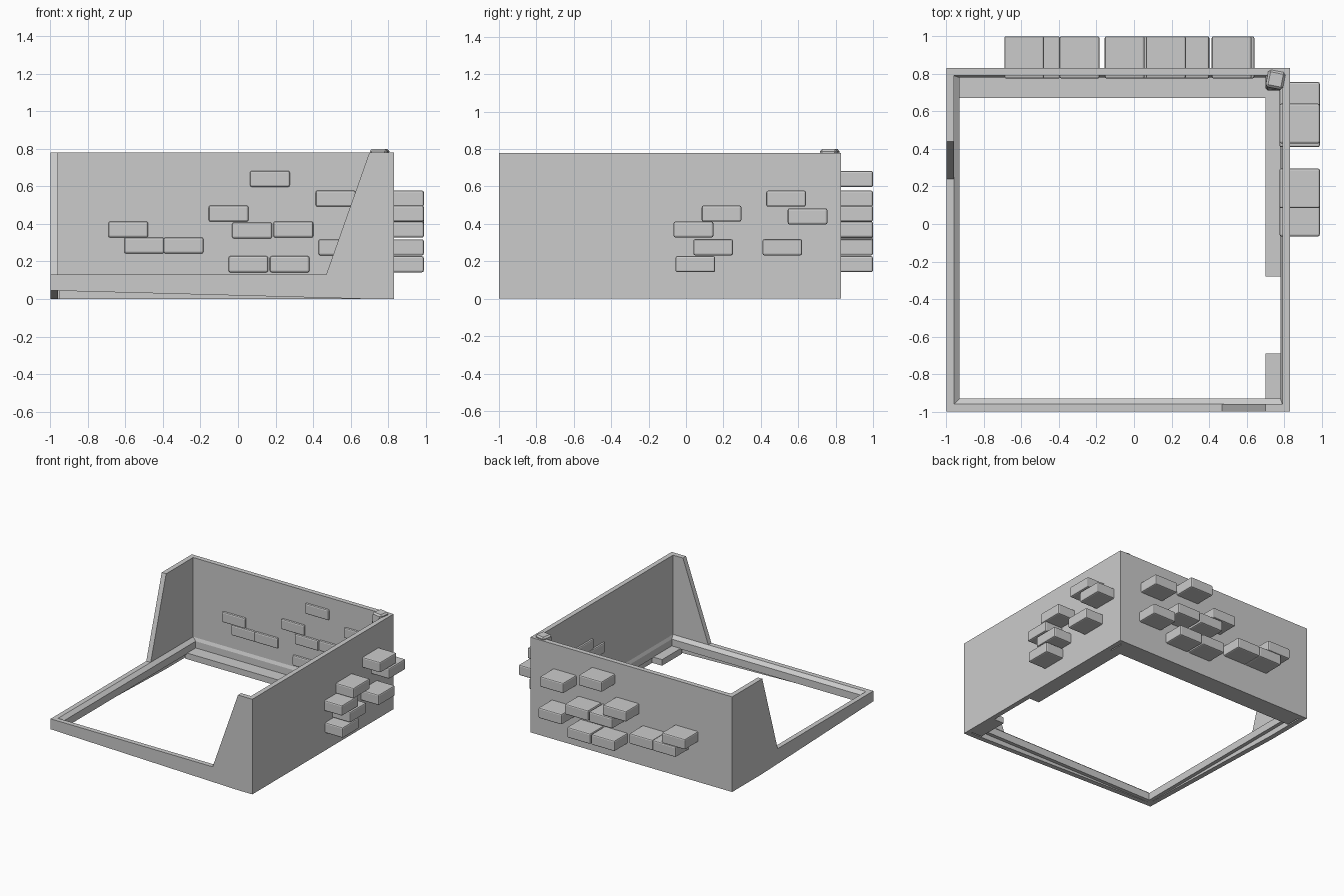
import bpy, bmesh, math

if "Cube" in bpy.data.objects:
    bpy.data.objects.remove(bpy.data.objects["Cube"])

LO, HI, T, TOP, RIM = -1.0, 0.83, 0.04, 0.78, 0.13


def make_object(name, verts, faces):
    mesh = bpy.data.meshes.new(name)
    mesh.from_pydata(verts, [], faces)
    bm = bmesh.new()
    bm.from_mesh(mesh)
    bmesh.ops.recalc_face_normals(bm, faces=bm.faces)
    bm.to_mesh(mesh)
    bm.free()
    obj = bpy.data.objects.new(name, mesh)
    bpy.context.collection.objects.link(obj)
    return obj


def loft(name, rings, capped=True):
    """Skin equal-length rings; without caps the last ring joins the first."""
    n = len(rings[0])
    m = len(rings)
    faces = []
    for i in range(m - 1 if capped else m):
        a, b = i * n, (i + 1) % m * n
        faces += [(a + j, a + (j + 1) % n, b + (j + 1) % n, b + j) for j in range(n)]
    if capped:
        faces += [tuple(range(n)), tuple(range((m - 1) * n, m * n))]
    return make_object(name, [v for r in rings for v in r], faces)


def wall(name, profile, along, outer, inner):
    """Upright slab with mitred ends, running along x or y."""
    def ring(offset, mitre):
        pts = []
        for u, z in profile:
            if mitre:
                u = min(max(u, LO + T), HI - T)
            pts.append((u, offset, z) if along == 'x' else (offset, u, z))
        return pts
    return loft(name, [ring(outer, False), ring(inner, True)])


def box(name, x0, x1, y0, y1, z0, z1, bevel=0):
    rings = [[(x0, y0, z), (x1, y0, z), (x1, y1, z), (x0, y1, z)] for z in (z0, z1)]
    obj = loft(name, rings)
    if bevel:
        mod = obj.modifiers.new("Bevel", 'BEVEL')
        mod.width = bevel
        mod.segments = 2
    return obj


# Four walls: two full, two cut down to a low rim with a sloping end
full = [(LO, 0), (HI, 0), (HI, TOP), (LO, TOP)]


def cutaway(top_u, rim_u):
    return [(LO, 0.045), (top_u, 0), (HI, 0), (HI, TOP), (top_u, TOP), (rim_u, RIM), (LO, RIM)]


wall("back_wall", full, 'x', HI, HI - T)
wall("right_wall", full, 'y', HI, HI - T)
wall("front_wall", cutaway(0.70, 0.47), 'x', LO, LO + T)
wall("left_wall", cutaway(0.44, 0.24), 'y', LO, LO + T)


# Skirting ring with a chamfered top edge inside the walls
def rect(a, b, z):
    return [(a, a, z), (b, a, z), (b, b, z), (a, b, z)]


loft("skirting_ring", [rect(LO + T, HI - T, RIM), rect(-0.93, 0.78, 0.105),
                       rect(-0.93, 0.78, 0.045), rect(LO + T, HI - T, 0.045)], capped=False)

# Low floor ledges, with a gap at the right side
box("back_ledge", -0.95, 0.78, 0.67, 0.80, 0, 0.05)
box("right_ledge", 0.70, 0.79, -0.28, 0.67, 0, 0.05)
box("right_ledge_end", 0.70, 0.79, -0.95, -0.69, 0, 0.05)


# Rough corner post, twisting slightly towards the top
def post_ring(cx, cy, size, twist, z):
    return [(cx + size * math.cos(twist + math.pi / 4 + i * math.pi / 2),
             cy + size * math.sin(twist + math.pi / 4 + i * math.pi / 2), z) for i in range(4)]


post = loft("corner_post", [post_ring(0.745, 0.755, 0.062, 0, 0.0),
                            post_ring(0.745, 0.755, 0.062, 0, 0.60),
                            post_ring(0.755, 0.77, 0.066, -0.2, 0.80)])
mod = post.modifiers.new("Bevel", 'BEVEL')
mod.width = 0.012
mod.segments = 1

# Protruding bricks: position along the wall and height
back_bricks = [(0.17, 0.64), (0.52, 0.535), (-0.05, 0.455), (-0.585, 0.37), (0.075, 0.365),
               (0.295, 0.37), (-0.50, 0.285), (-0.29, 0.285), (0.535, 0.275),
               (0.055, 0.185), (0.275, 0.185)]
right_bricks = [(0.535, 0.535), (0.65, 0.44), (0.19, 0.455), (0.04, 0.37), (0.145, 0.275),
                (0.515, 0.275), (0.05, 0.185)]
W, H = 0.106, 0.043
for u, z in back_bricks:
    box("back_brick", u - W, u + W, 0.775, 1.0, z - H, z + H, 0.01)
for u, z in right_bricks:
    box("right_brick", 0.775, 0.99, u - W, u + W, z - H, z + H, 0.01)
